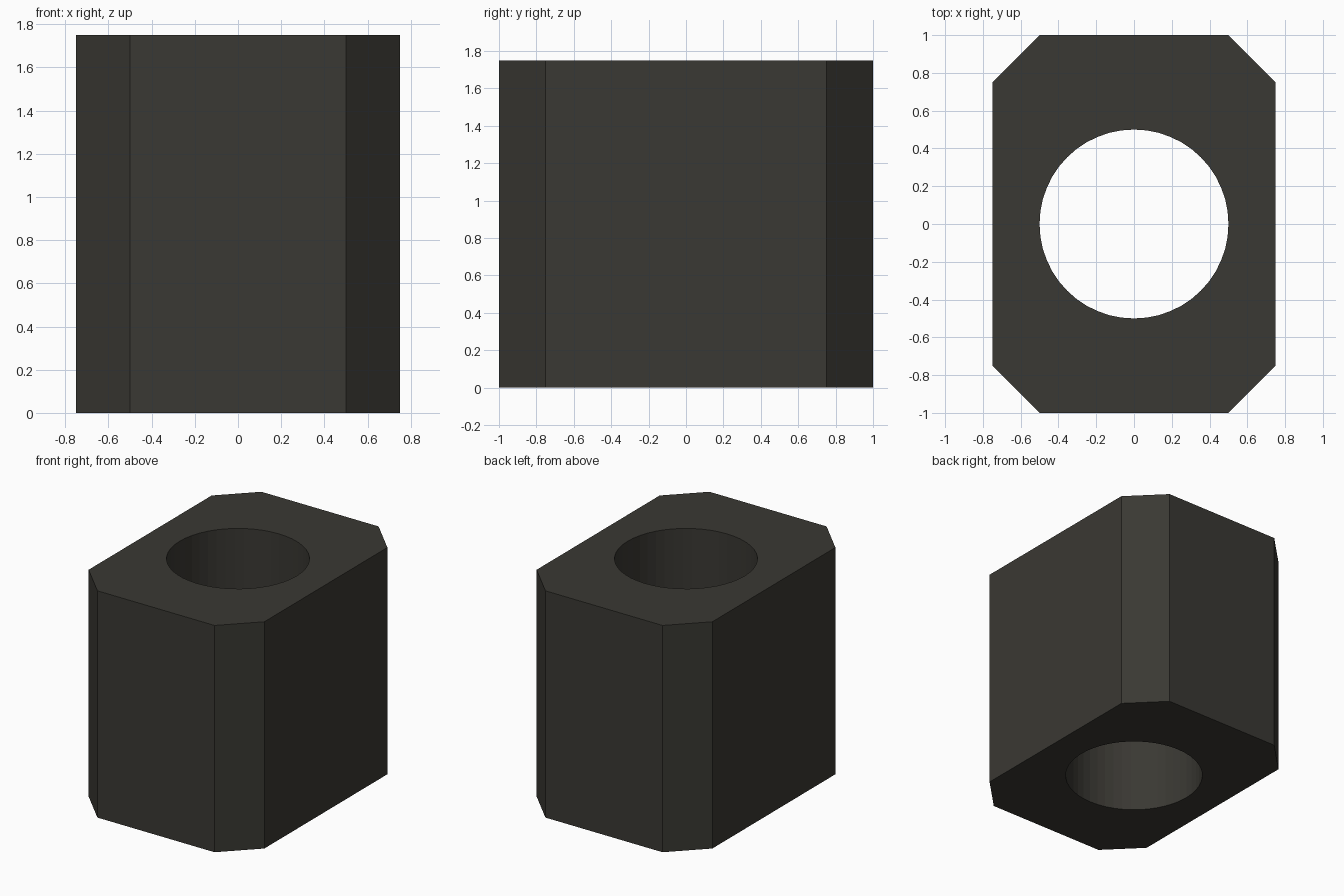
import bpy, bmesh
from math import cos, sin, tau

if "Cube" in bpy.data.objects:
    bpy.data.objects.remove(bpy.data.objects["Cube"])

HEIGHT = 1.75
BORE_RADIUS = 0.5
BORE_SIDES = 48


def add_loop(bm, points):
    """Closed ring of edges on the ground plane."""
    verts = [bm.verts.new((x, y, 0)) for x, y in points]
    return [bm.edges.new((a, b)) for a, b in zip(verts, verts[1:] + verts[:1])]


# Chamfered rectangular outline and round through bore
outline = [(0.5, -1), (0.75, -0.75), (0.75, 0.75), (0.5, 1),
           (-0.5, 1), (-0.75, 0.75), (-0.75, -0.75), (-0.5, -1)]
bore = [(BORE_RADIUS * cos(tau * i / BORE_SIDES), BORE_RADIUS * sin(tau * i / BORE_SIDES))
        for i in range(BORE_SIDES)]

# Fill between the two loops, then extrude upwards
bm = bmesh.new()
edges = add_loop(bm, outline) + add_loop(bm, bore)
bmesh.ops.triangle_fill(bm, use_beauty=True, use_dissolve=False, edges=edges, normal=(0, 0, 1))
top = bmesh.ops.extrude_face_region(bm, geom=bm.faces[:], use_keep_orig=True)
bmesh.ops.translate(bm, vec=(0, 0, HEIGHT),
                    verts=[g for g in top["geom"] if isinstance(g, bmesh.types.BMVert)])
bmesh.ops.recalc_face_normals(bm, faces=bm.faces[:])

mesh = bpy.data.meshes.new("bored_block")
bm.to_mesh(mesh)
bm.free()
block = bpy.data.objects.new("bored_block", mesh)
bpy.context.collection.objects.link(block)

# Dark warm grey finish
finish = bpy.data.materials.new("dark_grey")
finish.diffuse_color = (0.042, 0.040, 0.033, 1)
finish.use_nodes = True
finish.node_tree.nodes["Principled BSDF"].inputs["Base Color"].default_value = finish.diffuse_color
mesh.materials.append(finish)
